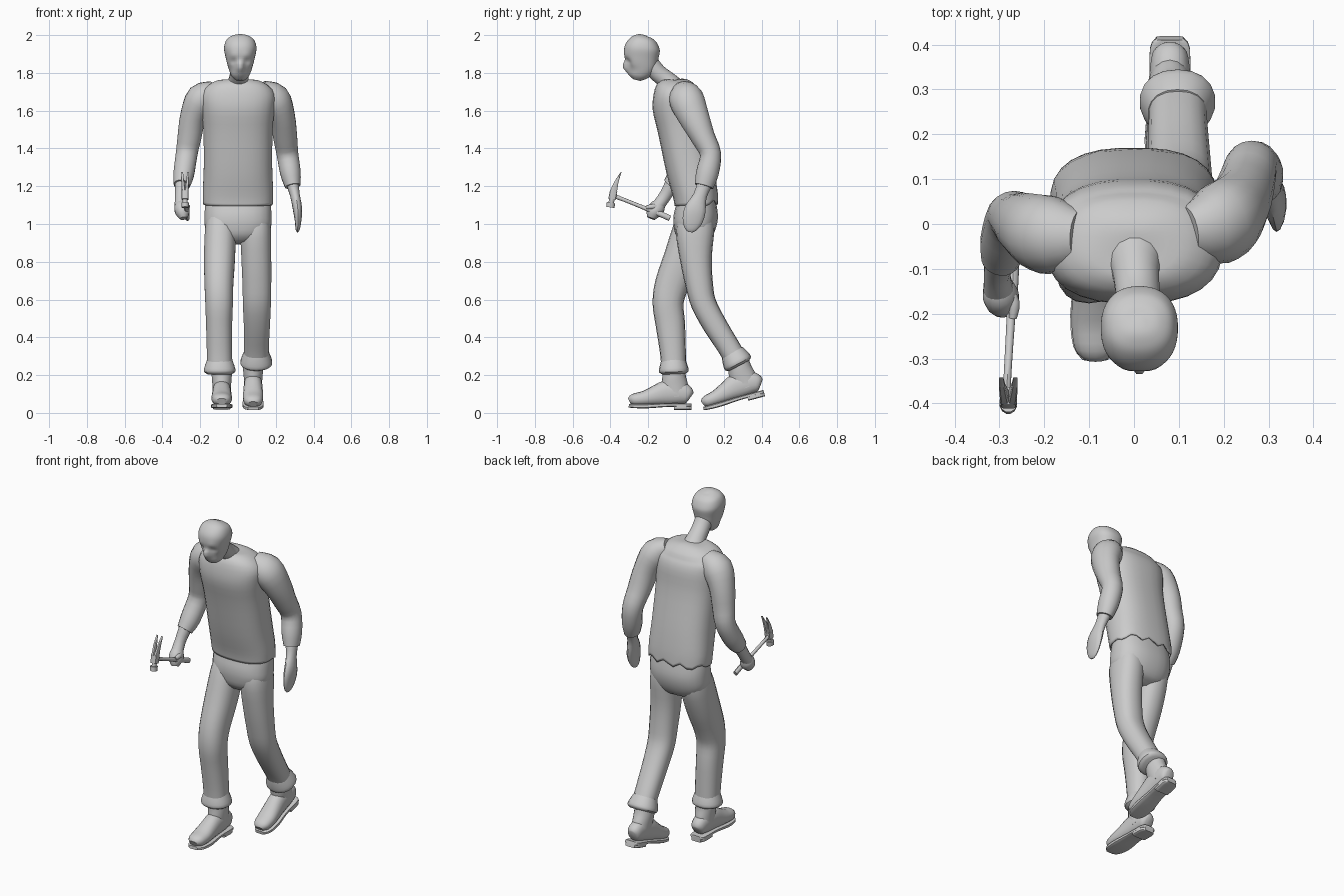
import bpy, bmesh, math
from mathutils import Vector, Matrix


def spline(a, b, c, d, t):
    return [0.5 * (2*q + (r-p)*t + (2*p-5*q+4*r-s)*t*t + (3*q-p-3*r+s)*t**3)
            for p, q, r, s in zip(a, b, c, d)]


def loft(name, pts, n=16, power=2.0, sub=3, mat=None, open_start=False, tweak=None, angle=40):
    """Skin elliptical rings (x, y, z, half width, half depth) along a smooth path."""
    rings = []
    for i in range(len(pts) - 1):
        a, d = pts[max(i-1, 0)], pts[min(i+2, len(pts)-1)]
        rings += [spline(a, pts[i], pts[i+1], d, k/sub) for k in range(sub)]
    rings.append(list(pts[-1]))
    bm = bmesh.new()
    loops = []
    for i, r in enumerate(rings):
        t = Vector(rings[min(i+1, len(rings)-1)][:3]) - Vector(rings[max(i-1, 0)][:3])
        t.normalize()
        u = Vector((1, 0, 0))
        u = (u - t * u.dot(t)).normalized()
        v = t.cross(u)
        loop = []
        for k in range(n):
            ang = 2 * math.pi * (k + 0.5) / n
            c, s = math.cos(ang), math.sin(ang)
            c = math.copysign(abs(c) ** (2/power), c) * max(r[3], 0.002)
            s = math.copysign(abs(s) ** (2/power), s) * max(r[4], 0.002)
            loop.append(bm.verts.new(Vector(r[:3]) + u*c + v*s))
        loops.append(loop)
    for a, b in zip(loops, loops[1:]):
        for k in range(n):
            bm.faces.new((a[k], a[(k+1) % n], b[(k+1) % n], b[k]))
    if not open_start:
        bm.faces.new(loops[0][::-1])
    bm.faces.new(loops[-1])
    if tweak:
        for v in bm.verts:
            tweak(v.co)
    if mat:
        bm.transform(mat)
    bmesh.ops.recalc_face_normals(bm, faces=bm.faces)
    me = bpy.data.meshes.new(name)
    bm.to_mesh(me)
    bm.free()
    ob = bpy.data.objects.new(name, me)
    bpy.context.collection.objects.link(ob)
    bpy.context.view_layer.objects.active = ob
    bpy.ops.object.select_all(action='DESELECT')
    ob.select_set(True)
    bpy.ops.object.shade_smooth_by_angle(angle=math.radians(angle))
    return ob


# Head, with brow, nose, lips and eye sockets pushed into the face
def face(co):
    bumps = [(0, 1.825, -0.022, 0.014), (0, 1.85, -0.014, 0.012), (0, 1.792, -0.008, 0.02),
             (0.034, 1.86, 0.018, 0.017), (-0.034, 1.86, 0.018, 0.017),
             (0.034, 1.888, -0.006, 0.016), (-0.034, 1.888, -0.006, 0.016),
             (0.045, 1.815, 0.008, 0.018), (-0.045, 1.815, 0.008, 0.018)]
    if co.y < -0.24:
        co.y += sum(a * math.exp(-((co.x-0.012-x)**2 + (co.z-z)**2) / (2*r*r)) for x, z, a, r in bumps)


head = [(-.258, 1.762, .022, .018), (-.252, 1.785, .046, .05), (-.24, 1.83, .064, .081),
        (-.236, 1.88, .077, .09), (-.232, 1.93, .086, .094), (-.226, 1.972, .074, .072),
        (-.222, 1.993, .045, .042), (-.22, 2.0, .01, .01)]
loft("head", [(.012,) + p for p in head], 40, 2.3, 5, tweak=face, angle=60)
loft("neck", [(0, -.05, 1.69, .085, .08), (0.003, -.095, 1.755, .056, .052), (.008, -.15, 1.80, .05, .048),
              (.012, -.2, 1.86, .05, .05)])


# Sweater body with an uneven hem at the back
def hem(co):
    if co.y > 0.08 and co.z < 1.17:
        co.z += 0.014 * math.sin(co.x * 62)


torso = [(.055, 1.105, .185, .116), (.047, 1.17, .187, .12), (.02, 1.3, .182, .128), (-.02, 1.5, .184, .13),
         (-.04, 1.62, .195, .138), (-.047, 1.69, .195, .125), (-.043, 1.735, .155, .105), (-.04, 1.76, .10, .07),
         (-.04, 1.768, .02, .02)]
body = loft("sweater_body", [(0,) + p for p in torso], 28, 2.5, open_start=True, tweak=hem)
m = body.modifiers.new("cloth", 'SOLIDIFY')
m.thickness = 0.008

# Sleeves and hands
loft("left_sleeve", [(.12, -.02, 1.71, .05, .06), (.19, 0, 1.665, .083, .092), (.232, .04, 1.57, .07, .082),
                     (.25, .09, 1.46, .064, .064), (.262, .13, 1.37, .058, .056), (.278, .113, 1.27, .055, .06),
                     (.29, .095, 1.20, .042, .05)], 18)
loft("left_hand", [(.285, .105, 1.23, .035, .042), (.302, .075, 1.15, .026, .036), (.315, .05, 1.08, .025, .056),
                   (.318, .035, 1.02, .018, .054), (.316, .025, .975, .012, .034), (.315, .022, .957, .004, .012)], 14)
loft("right_sleeve", [(-.12, -.03, 1.71, .05, .06), (-.19, -.025, 1.665, .083, .088), (-.237, -.005, 1.57, .07, .075),
                      (-.257, .01, 1.46, .064, .06), (-.272, .015, 1.37, .058, .055), (-.288, -.04, 1.26, .055, .056),
                      (-.298, -.08, 1.205, .043, .045)], 18)
loft("right_forearm", [(-.297, -.07, 1.22, .036, .038), (-.305, -.11, 1.15, .03, .033),
                       (-.302, -.145, 1.10, .034, .033)], 14)
loft("right_fist", [(-.304, -.13, 1.115, .022, .025), (-.3, -.15, 1.09, .038, .042), (-.293, -.172, 1.06, .038, .04),
                    (-.288, -.185, 1.03, .02, .022)], 14)
loft("right_thumb", [(-.285, -.14, 1.09, .012, .013), (-.268, -.175, 1.092, .014, .014),
                     (-.27, -.21, 1.088, .009, .01)], 10)

# Claw hammer: handle, striking head, eye block and a pair of curved claws
loft("hammer_handle", [(-.268, -.085, 1.03, .012, .015), (-.27, -.13, 1.05, .013, .015), (-.275, -.22, 1.085, .01, .011),
                       (-.281, -.32, 1.125, .009, .01), (-.284, -.385, 1.15, .009, .012)], 10)
hx = -.28
for name, pts, pw in [
    ("hammer_face", [(hx, -.401, 1.088, .02, .023), (hx, -.397, 1.113, .02, .023)], 2),
    ("hammer_neck", [(hx, -.397, 1.11, .013, .015), (hx, -.39, 1.14, .013, .015)], 2),
    ("hammer_eye", [(hx, -.392, 1.13, .018, .02), (hx, -.383, 1.175, .019, .02)], 5)]:
    loft(name, pts, 12, pw, 1)
for side in (-1, 1):
    loft("hammer_claw", [(hx + side*.008, -.385, 1.165, .01, .02), (hx + side*.011, -.374, 1.205, .009, .014),
                         (hx + side*.014, -.36, 1.24, .007, .008), (hx + side*.016, -.343, 1.275, .005, .002)], 8, 4)

# Trousers: hips, two legs in stride, and rolled cuffs
loft("trouser_hips", [(0, .055, 1.16, .165, .095), (0, .055, 1.10, .175, .108), (0, .052, 1.04, .178, .118),
                      (0, .042, .98, .174, .112), (0, .03, .93, .14, .09), (0, .025, .90, .08, .05)], 24, 2.4)
loft("right_trouser_leg", [(-.09, .045, 1.06, .07, .08), (-.093, .03, .97, .082, .1), (-.098, -.02, .82, .083, .098),
                           (-.101, -.075, .68, .077, .09), (-.1, -.095, .58, .074, .082), (-.1, -.083, .47, .07, .078),
                           (-.098, -.07, .33, .068, .069), (-.097, -.065, .25, .068, .066)], 18, 2.3)
loft("left_trouser_leg", [(.09, .06, 1.06, .07, .085), (.093, .048, .97, .082, .102), (.097, .052, .82, .08, .085),
                          (.1, .07, .68, .077, .073), (.1, .093, .58, .075, .067), (.1, .15, .47, .07, .064),
                          (.098, .222, .355, .066, .06), (.098, .262, .285, .066, .06)], 18, 2.3)
for name, a, b in [("right_cuff", (-.097, -.067, .285), (-.097, -.064, .205)),
                   ("left_cuff", (.097, .245, .32), (.097, .282, .25))]:
    a, b = Vector(a), Vector(b)
    prof = [(0, .066, .062), (.2, .072, .068), (.6, .083, .077), (.85, .083, .077), (1, .064, .06)]
    loft(name, [tuple(a.lerp(b, f)) + (rx, ry) for f, rx, ry in prof], 18, 2.2, 2)

# Work boots, modelled toe at the origin and placed flat or rolled up onto the toe
for side, mat in [("right", Matrix.Translation((-.086, -.303, .016))),
                  ("left", Matrix.Translation((.08, .098, .002)) @ Matrix.Rotation(math.radians(15), 4, 'X'))]:
    loft(side + "_boot_foot", [(0, .328, .068, .02, .025), (0, .315, .075, .038, .045), (0, .27, .09, .046, .062),
                               (0, .2, .09, .049, .066), (0, .14, .075, .052, .053), (0, .08, .06, .054, .04),
                               (0, .025, .053, .046, .032), (0, .004, .045, .025, .018)], 18, 2.3, mat=mat)
    loft(side + "_boot_shaft", [(0, .252, .07, .046, .068), (0, .243, .13, .05, .07), (0, .24, .18, .054, .062),
                                (0, .24, .235, .054, .06)], 18, mat=mat)
    loft(side + "_boot_sole", [(0, .332, .025, .03, .01), (0, .31, .025, .045, .01), (0, .2, .025, .047, .01),
                               (0, .1, .02, .057, .012), (0, .03, .02, .05, .011), (0, .0, .022, .028, .009)],
         12, 5, mat=mat)
    loft(side + "_boot_heel", [(0, .332, .013, .03, .013), (0, .305, .013, .045, .013), (0, .24, .013, .045, .013)],
         12, 6, mat=mat)
